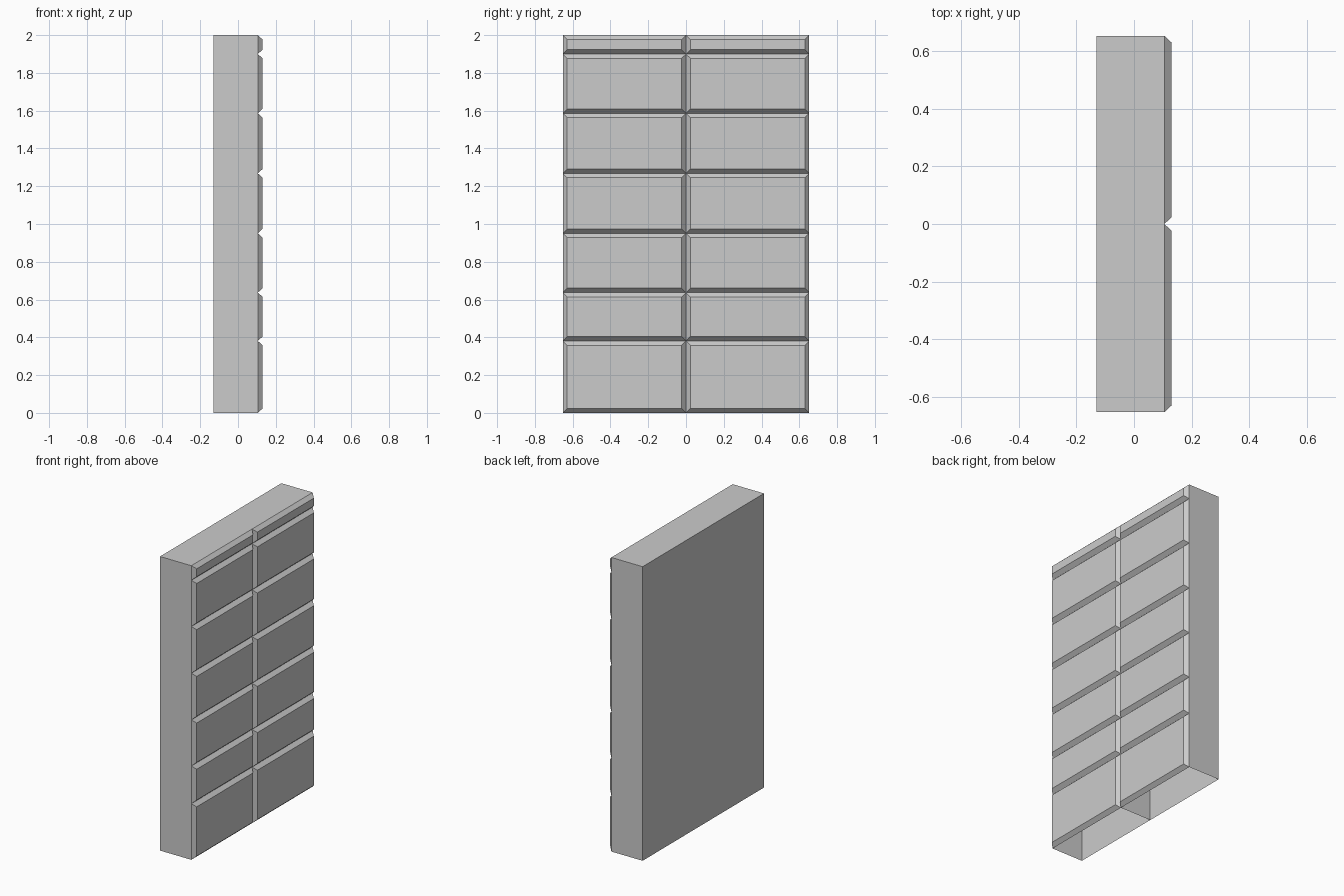
import bpy, bmesh

if "Cube" in bpy.data.objects:
    bpy.data.objects.remove(bpy.data.objects["Cube"])

BACK, BASE, FACE = -0.13, 0.105, 0.13   # x of back panel, groove bottom, drawer face
HALF, HEIGHT, BEVEL = 0.652, 2.0, 0.023
ROWS = [0, 0.381, 0.637, 0.951, 1.268, 1.586, 1.90, HEIGHT]


def make(name, build):
    bm = bmesh.new()
    build(bm)
    mesh = bpy.data.meshes.new(name)
    bm.to_mesh(mesh)
    bm.free()
    obj = bpy.data.objects.new(name, mesh)
    bpy.context.collection.objects.link(obj)
    return obj


def rect(x, y0, y1, z0, z1):
    return [(x, y0, z0), (x, y1, z0), (x, y1, z1), (x, y0, z1)]


# Carcass: back, sides and top, open underneath and behind the drawer fronts
def carcass(bm):
    back = [bm.verts.new(p) for p in rect(BACK, -HALF, HALF, 0, HEIGHT)]
    front = [bm.verts.new(p) for p in rect(BASE, -HALF, HALF, 0, HEIGHT)]
    bm.faces.new(back[::-1])
    for i in (1, 2, 3):
        j = (i + 1) % 4
        bm.faces.new((back[i], back[j], front[j], front[i]))


# Thin sheet standing between the two columns
def divider(bm):
    pts = [(BACK, 0, 0), (BASE, 0, 0), (BASE, 0, 1.72), (BACK, 0, 1.72)]
    bm.faces.new([bm.verts.new(p) for p in pts])


# Raised panel with sloping edges
def drawer(y0, y1, z0, z1):
    def build(bm):
        b = BEVEL
        base = [bm.verts.new(p) for p in rect(BASE, y0, y1, z0, z1)]
        face = [bm.verts.new(p) for p in rect(FACE, y0 + b, y1 - b, z0 + b, z1 - b)]
        bm.faces.new(face)
        for i in range(4):
            j = (i + 1) % 4
            bm.faces.new((base[i], base[j], face[j], face[i]))
    return build


make("carcass", carcass)
make("centre_divider", divider)
for side, y0, y1 in (("left", -HALF, 0), ("right", 0, HALF)):
    for n, (z0, z1) in enumerate(zip(ROWS, ROWS[1:]), 1):
        make(f"drawer_front_{side}_{n}", drawer(y0, y1, z0, z1))
